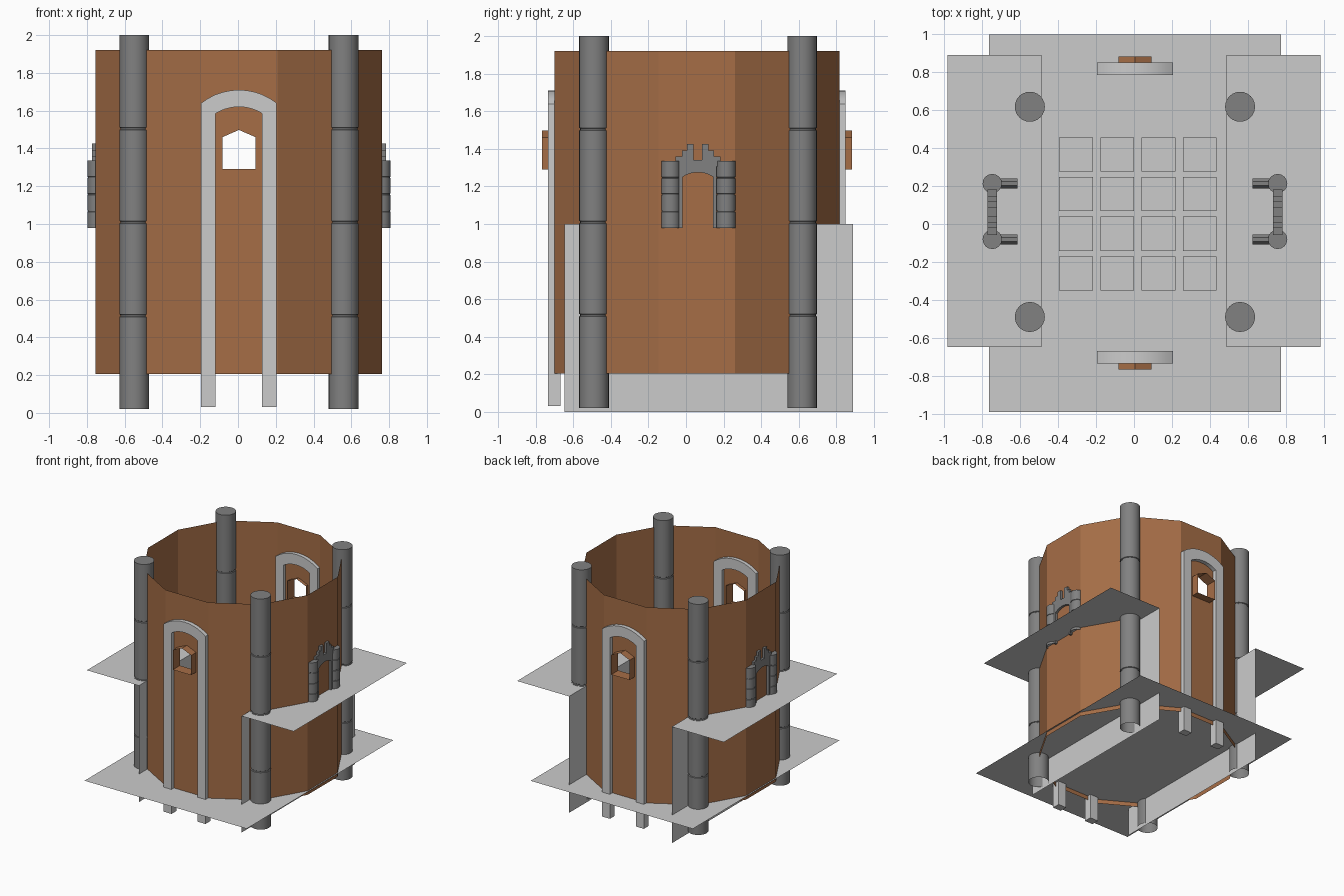
import bpy, bmesh, math

if "Cube" in bpy.data.objects:
    bpy.data.objects.remove(bpy.data.objects["Cube"])

CX, CY = 0.005, 0.058          # tower axis


def material(name, rgb):
    m = bpy.data.materials.new(name)
    m.diffuse_color = (*rgb, 1)
    m.use_nodes = True
    m.node_tree.nodes["Principled BSDF"].inputs["Base Color"].default_value = m.diffuse_color
    return m


PALE = material("pale_stone", (0.60, 0.60, 0.60))
DARK = material("dark_stone", (0.22, 0.22, 0.22))
BROWN = material("brown_wall", (0.38, 0.155, 0.062))


def make(name, verts, faces, mat, normals=False):
    me = bpy.data.meshes.new(name)
    me.from_pydata(verts, [], faces)
    me.materials.append(mat)
    if normals:
        bm = bmesh.new()
        bm.from_mesh(me)
        bmesh.ops.recalc_face_normals(bm, faces=bm.faces)
        bm.to_mesh(me)
        bm.free()
    ob = bpy.data.objects.new(name, me)
    bpy.context.collection.objects.link(ob)
    return ob


def smooth(ob):
    bpy.ops.object.select_all(action='DESELECT')
    ob.select_set(True)
    bpy.context.view_layer.objects.active = ob
    bpy.ops.object.shade_smooth_by_angle(angle=math.radians(35))


def prism(name, profile, place, d0, d1, mat, caps=True):
    """Extrude a 2D profile between depths d0 and d1; place(u, v, d) -> xyz."""
    n = len(profile)
    verts = [place(u, v, d) for d in (d0, d1) for u, v in profile]
    faces = [(i, (i + 1) % n, n + (i + 1) % n, n + i) for i in range(n)]
    if caps:
        faces += [tuple(range(n))[::-1], tuple(range(n, 2 * n))]
    return make(name, verts, faces, mat, True)


def column(name, x, y, r, z0, z1, parts, groove, sides=24):
    """Stacked drums with narrow grooves, capped on top, open below."""
    h = (z1 - z0) / parts
    prof = [(r, z0)]
    for i in range(1, parts):
        z = z0 + h * i
        prof += [(r, z - groove), (r * 0.93, z - groove * 0.5),
                 (r * 0.93, z + groove * 0.5), (r, z + groove)]
    prof.append((r, z1))
    verts, faces = [], []
    for pr, z in prof:
        for k in range(sides):
            a = 2 * math.pi * k / sides
            verts.append((x + pr * math.cos(a), y + pr * math.sin(a), z))
    for j in range(len(prof) - 1):
        for k in range(sides):
            k2 = (k + 1) % sides
            faces.append((j * sides + k, j * sides + k2,
                          (j + 1) * sides + k2, (j + 1) * sides + k))
    faces.append(tuple(range((len(prof) - 1) * sides, len(prof) * sides)))
    smooth(make(name, verts, faces, DARK))


def arch(w, z0, spring, crown, steps=10):
    """Segmental arch outline points from left foot to right foot."""
    rise = crown - spring
    rad = (w * w + rise * rise) / (2 * rise)
    a0 = math.asin(w / rad)
    pts = [(-w, z0)]
    for i in range(steps + 1):
        a = -a0 + 2 * a0 * i / steps
        pts.append((rad * math.sin(a), crown - rad + rad * math.cos(a)))
    return pts + [(w, z0)]


# twelve-sided wall with a pointed window hole in front and back panels
Z0, Z1, R = 0.205, 1.92, 0.785
HOLE = [(-0.087, 1.29), (0.087, 1.29), (0.087, 1.46), (0, 1.498), (-0.087, 1.46)]
verts, faces = [], []
for k in range(12):
    a = math.radians(-105 + 30 * k)
    for z in (Z0, Z1):
        verts.append((CX + R * math.cos(a), CY + R * math.sin(a), z))
for k in range(12):
    bl, tl = 2 * k, 2 * k + 1
    br, tr = (2 * k + 2) % 24, (2 * k + 3) % 24
    if k in (0, 6):
        s = -1 if k == 0 else 1
        b = len(verts)
        verts += [(CX - s * u, CY + s * R * math.cos(math.radians(15)), z) for u, z in HOLE]
        faces += [(bl, br, b + 1, b), (br, tr, b + 2, b + 1), (bl, b, b + 4, tl),
                  (tl, b + 4, b + 3), (tl, b + 3, tr), (tr, b + 3, b + 2)]
    else:
        faces.append((bl, br, tr, tl))
make("tower_wall", verts, faces, BROWN)

# tall arches and window linings, front and back
outer = arch(0.2, 0.03, 1.64, 1.71)
inner = arch(0.123, 0.03, 1.585, 1.62)
n = len(outer)
for side, s in (("front", -1), ("back", 1)):
    place = lambda u, v, d, s=s: (CX + u, CY + s * d, v)
    vs = [place(u, v, d) for d in (0.727, 0.792) for u, v in outer + inner]
    fs = []
    for i in range(n - 1):
        o, p = i, n + i
        q = 2 * n
        fs += [(o, o + 1, p + 1, p), (q + o, q + p, q + p + 1, q + o + 1),
               (o, q + o, q + o + 1, o + 1), (p, p + 1, q + p + 1, q + p)]
    for i in (0, n - 1):
        fs.append((i, n + i, 3 * n + i, 2 * n + i))
    smooth(make(side + "_tall_arch", vs, fs, PALE, True))
    prism(side + "_window_lining", HOLE, place, 0.73, 0.825, BROWN, caps=False)

# four big columns
for sx in (-1, 1):
    for y in (-0.49, 0.618):
        column("corner_column", CX + sx * 0.554, y, 0.079, 0.02, 2.0, 4, 0.007)

# side niches: small columns, arched frame, stepped pediment, inner brackets
half_ped = [(0.022, 1.34), (0.022, 1.425), (0.058, 1.425), (0.058, 1.39), (0.085, 1.39),
            (0.085, 1.36), (0.12, 1.36), (0.12, 1.335), (0.105, 1.335), (0.105, 1.305)]
opening = arch(0.082, 0.98, 1.25, 1.275)
frame = half_ped + [(0.1, 1.305), (0.1, 0.98)] + opening[::-1] + \
    [(-0.1, 0.98), (-0.1, 1.305)] + [(-u, v) for u, v in half_ped[::-1]]
for s in (-1, 1):
    prism("niche_frame", frame, lambda u, v, d: (CX + s * d, CY + 0.005 + u, v),
          0.728, 0.778, DARK)
    for t in (-1, 1):
        y = CY + 0.008 + t * 0.147
        column("niche_column", CX + s * 0.752, y, 0.051, 0.98, 1.335, 4, 0.004, 16)
        prism("niche_bracket",
              [(-0.026, 0.98), (0.026, 0.98), (0.026, 1.29), (0.01, 1.31),
               (-0.01, 1.31), (-0.026, 1.29)],
              lambda u, v, d: (CX + s * d, y + u, v), 0.62, 0.74, DARK)


def sheet(name, corners):
    make(name, corners, [(0, 1, 2, 3)], PALE)


def flat(name, x0, x1, y0, y1, z):
    sheet(name, [(x0, y0, z), (x1, y0, z), (x1, y1, z), (x0, y1, z)])


# floor, floor tiles, side terraces and their retaining walls
flat("floor", -0.765, 0.775, -0.99, 1.0, 0.24)
for i in range(4):
    for j in range(4):
        x, y = -0.395 + 0.2175 * i, -0.35 + 0.209 * j
        flat("floor_tile", x, x + 0.178, y, y + 0.18, 0.248)
for s in (-1, 1):
    a, b = sorted((s * 0.488, s * 0.982))
    flat("side_terrace", a, b, -0.648, 0.89, 1.0)
    x = s * 0.488
    sheet("retaining_wall", [(x, -0.648, 0), (x, 0.89, 0), (x, 0.89, 1), (x, -0.648, 1)][::-s])
